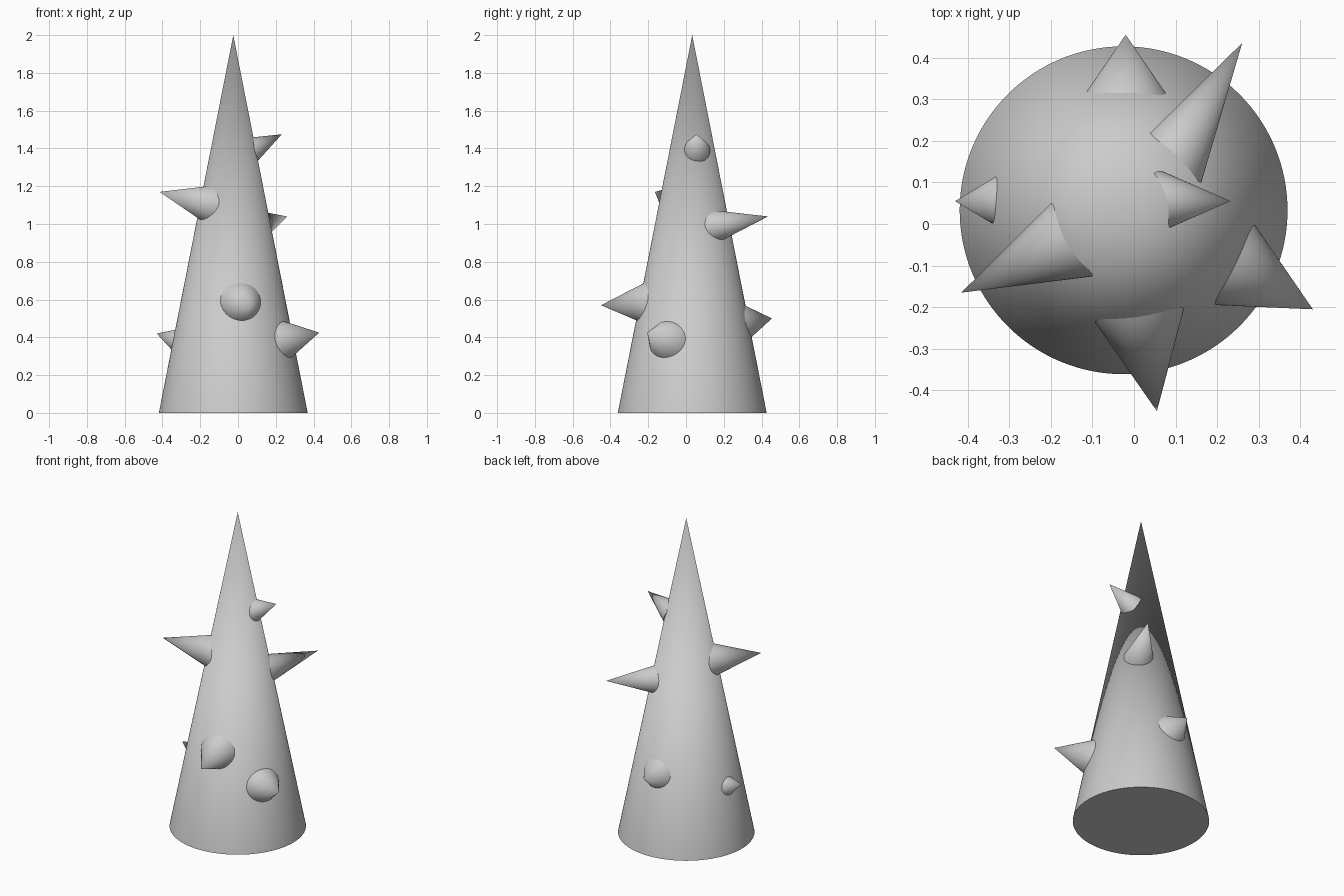
import bpy
from math import radians, sin, cos, tan
from mathutils import Vector

if "Cube" in bpy.data.objects:
    bpy.data.objects.remove(bpy.data.objects["Cube"])


def cone(name, tip, direction, length, radius, sides):
    """Smooth cone with its point at tip, pointing along direction."""
    d = Vector(direction).normalized()
    bpy.ops.mesh.primitive_cone_add(
        vertices=sides, radius1=radius, radius2=0, depth=length,
        location=Vector(tip) - d * length / 2,
        rotation=d.to_track_quat('Z', 'Y').to_euler())
    ob = bpy.context.object
    ob.name = name
    bpy.ops.object.shade_smooth_by_angle(angle=radians(35))
    return ob


# Tall main body
cone("body_cone", (-0.025, 0.033, 2.0), (0, 0, 1), 2.0, 0.394, 128)

# Spikes: name, tip, heading, upward tilt, half angle (degrees), length
spikes = [
    ("spike_front_left", (-0.415, -0.165, 1.17), 206, 12.5, 18.5, 0.32),
    ("spike_back_right", (0.26, 0.435, 1.04), 59, 9, 14.5, 0.36),
    ("spike_upper_right", (0.232, 0.055, 1.475), 0, 27, 21, 0.19),
    ("spike_lower_right", (0.43, -0.205, 0.425), -29, 10.6, 26, 0.24),
    ("spike_lower_left", (-0.43, 0.055, 0.42), 180, 18, 29.5, 0.115),
    ("spike_back", (-0.02, 0.455, 0.50), 90, 8.5, 34, 0.16),
    ("spike_front", (0.055, -0.45, 0.57), -80, -2, 24.8, 0.255),
]
for name, tip, heading, tilt, half, length in spikes:
    h, t = radians(heading), radians(tilt)
    direction = (cos(h) * cos(t), sin(h) * cos(t), sin(t))
    cone(name, tip, direction, length, length * tan(radians(half)), 64)
